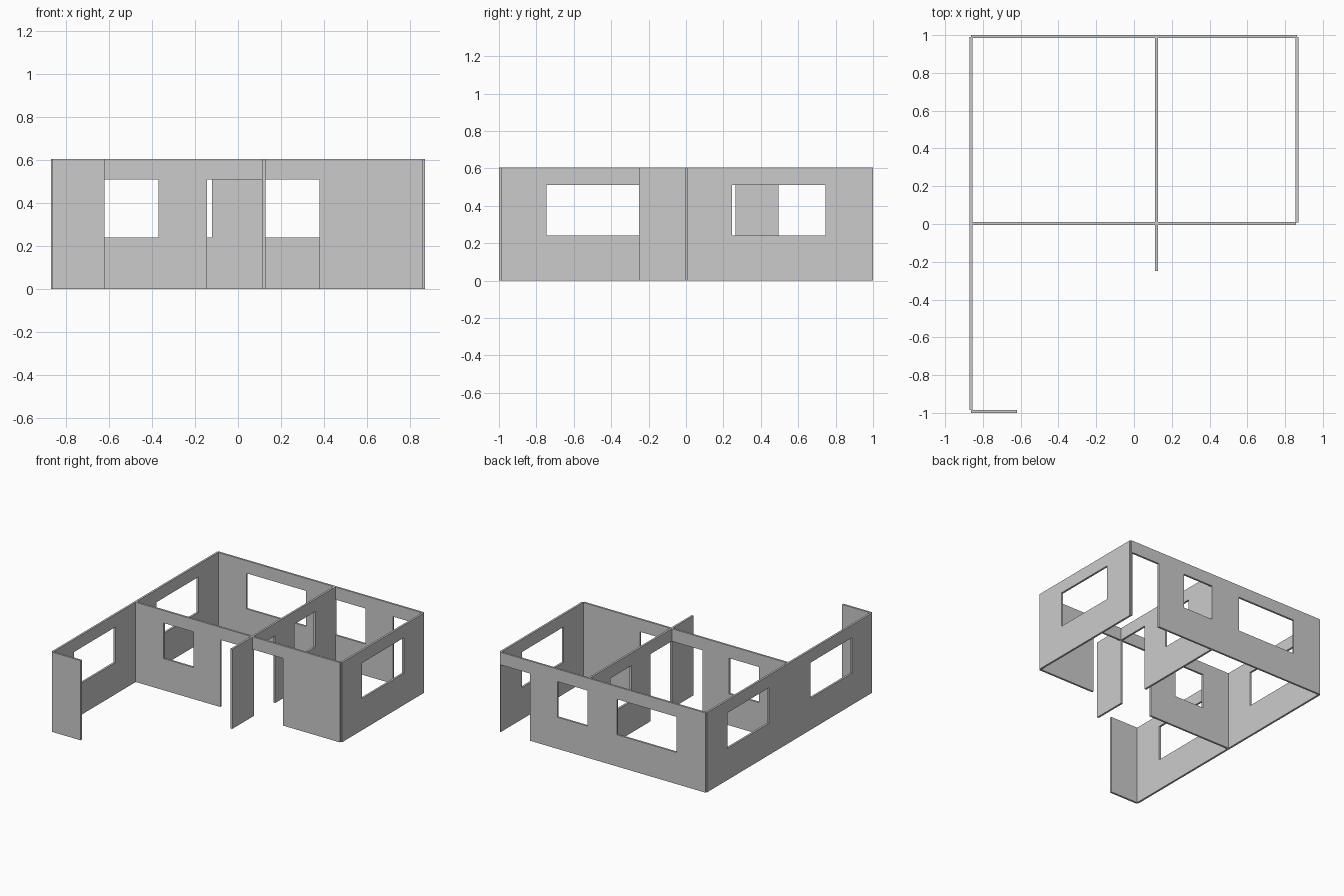
import bpy, bmesh
from mathutils import Vector

if "Cube" in bpy.data.objects:
    bpy.data.objects.remove(bpy.data.objects["Cube"])

HEIGHT, SILL, HEAD, THICK = 0.605, 0.24, 0.51, 0.015


def wall(name, axis, start, end, offset, windows=(), doors=()):
    """Upright panel along 'x' or 'y'; offset is its low side on the other axis."""
    holes = [(a, b, SILL, HEAD) for a, b in windows] + [(a, b, 0, HEAD) for a, b in doors]
    us = sorted({start, end, *[u for h in holes for u in h[:2]]})
    zs = sorted({0, HEIGHT, *[z for h in holes for z in h[2:]]})

    def point(u, z):
        return (u, offset, z) if axis == 'x' else (offset, u, z)

    bm = bmesh.new()
    grid = {(u, z): bm.verts.new(point(u, z)) for u in us for z in zs}
    for u0, u1 in zip(us, us[1:]):
        for z0, z1 in zip(zs, zs[1:]):
            cu, cz = (u0 + u1) / 2, (z0 + z1) / 2
            if not any(a < cu < b and c < cz < d for a, b, c, d in holes):
                bm.faces.new([grid[k] for k in ((u0, z0), (u1, z0), (u1, z1), (u0, z1))])
    bmesh.ops.delete(bm, geom=[v for v in bm.verts if not v.link_faces], context='VERTS')
    # Give the panel its thickness
    front = bm.faces[:]
    back = bmesh.ops.extrude_face_region(bm, geom=front, use_keep_orig=True)['geom']
    shift = Vector((0, THICK, 0)) if axis == 'x' else Vector((THICK, 0, 0))
    bmesh.ops.translate(bm, vec=shift, verts=[g for g in back if isinstance(g, bmesh.types.BMVert)])
    bmesh.ops.recalc_face_normals(bm, faces=bm.faces)
    mesh = bpy.data.meshes.new(name)
    bm.to_mesh(mesh)
    bm.free()
    obj = bpy.data.objects.new(name, mesh)
    bpy.context.collection.objects.link(obj)
    return obj


# Outer walls
wall("left_wall", 'y', -0.985, 0.99, -0.87, windows=[(-0.745, -0.25), (0.245, 0.745)])
wall("back_wall", 'x', -0.862, 0.862, 0.985,
     windows=[(-0.62, -0.12), (0.125, 0.38)], doors=[(0.61, 0.855)])
wall("right_wall", 'y', 0.007, 0.99, 0.855, windows=[(0.245, 0.745)])
wall("front_stub_wall", 'x', -0.862, -0.62, -1.0)

# Inner walls
wall("middle_wall", 'x', -0.862, 0.858, -0.005,
     windows=[(-0.62, -0.37)], doors=[(-0.145, 0.112), (0.126, 0.38)])
wall("partition_wall", 'y', -0.25, 0.99, 0.112,
     windows=[(0.495, 0.745)], doors=[(0.01, 0.265)])
